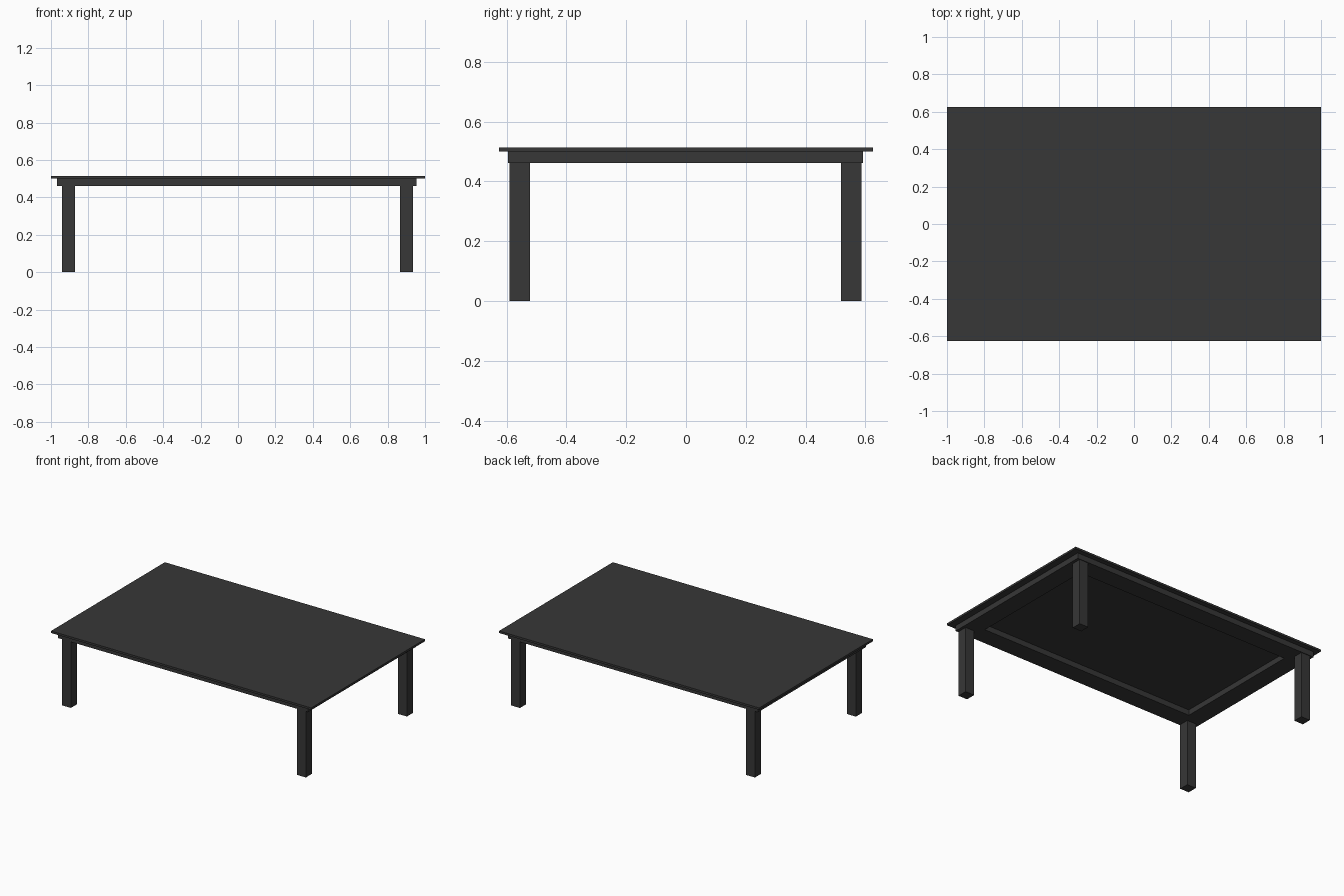
import bpy, bmesh

if "Cube" in bpy.data.objects:
    bpy.data.objects.remove(bpy.data.objects["Cube"])

charcoal = bpy.data.materials.new("charcoal")
charcoal.diffuse_color = (0.038, 0.038, 0.038, 1)
charcoal.use_nodes = True
charcoal.node_tree.nodes["Principled BSDF"].inputs["Base Color"].default_value = charcoal.diffuse_color


def finish(name, bm):
    bmesh.ops.recalc_face_normals(bm, faces=bm.faces)
    mesh = bpy.data.meshes.new(name)
    bm.to_mesh(mesh)
    bm.free()
    mesh.materials.append(charcoal)
    obj = bpy.data.objects.new(name, mesh)
    bpy.context.collection.objects.link(obj)
    return obj


def box(name, x, y, z):
    """Box spanning the given (min, max) ranges."""
    bm = bmesh.new()
    bmesh.ops.create_cube(bm, size=1)
    for v in bm.verts:
        for i, (lo, hi) in enumerate((x, y, z)):
            v.co[i] = hi if v.co[i] > 0 else lo
    return finish(name, bm)


def frame(name, x, y, z, width):
    """Rectangular ring with an open middle."""
    bm = bmesh.new()
    rings = []
    for inset, h in ((0, z[0]), (0, z[1]), (width, z[1]), (width, z[0])):
        x0, x1, y0, y1 = x[0] + inset, x[1] - inset, y[0] + inset, y[1] - inset
        rings.append([bm.verts.new((px, py, h))
                      for px, py in ((x0, y0), (x1, y0), (x1, y1), (x0, y1))])
    for r in range(4):
        a, b = rings[r], rings[(r + 1) % 4]
        for i in range(4):
            j = (i + 1) % 4
            bm.faces.new((a[i], a[j], b[j], b[i]))
    return finish(name, bm)


# Thin tabletop
box("tabletop", (-1, 1), (-0.625, 0.625), (0.50, 0.514))

# Open apron frame under the top
frame("apron", (-0.967, 0.955), (-0.595, 0.592), (0.462, 0.50), 0.13)

# Four square legs
for side, x in (("left", (-0.941, -0.872)), ("right", (0.866, 0.935))):
    for end, y in (("front", (-0.59, -0.521)), ("back", (0.519, 0.587))):
        box(f"{end}_{side}_leg", x, y, (0, 0.462))
